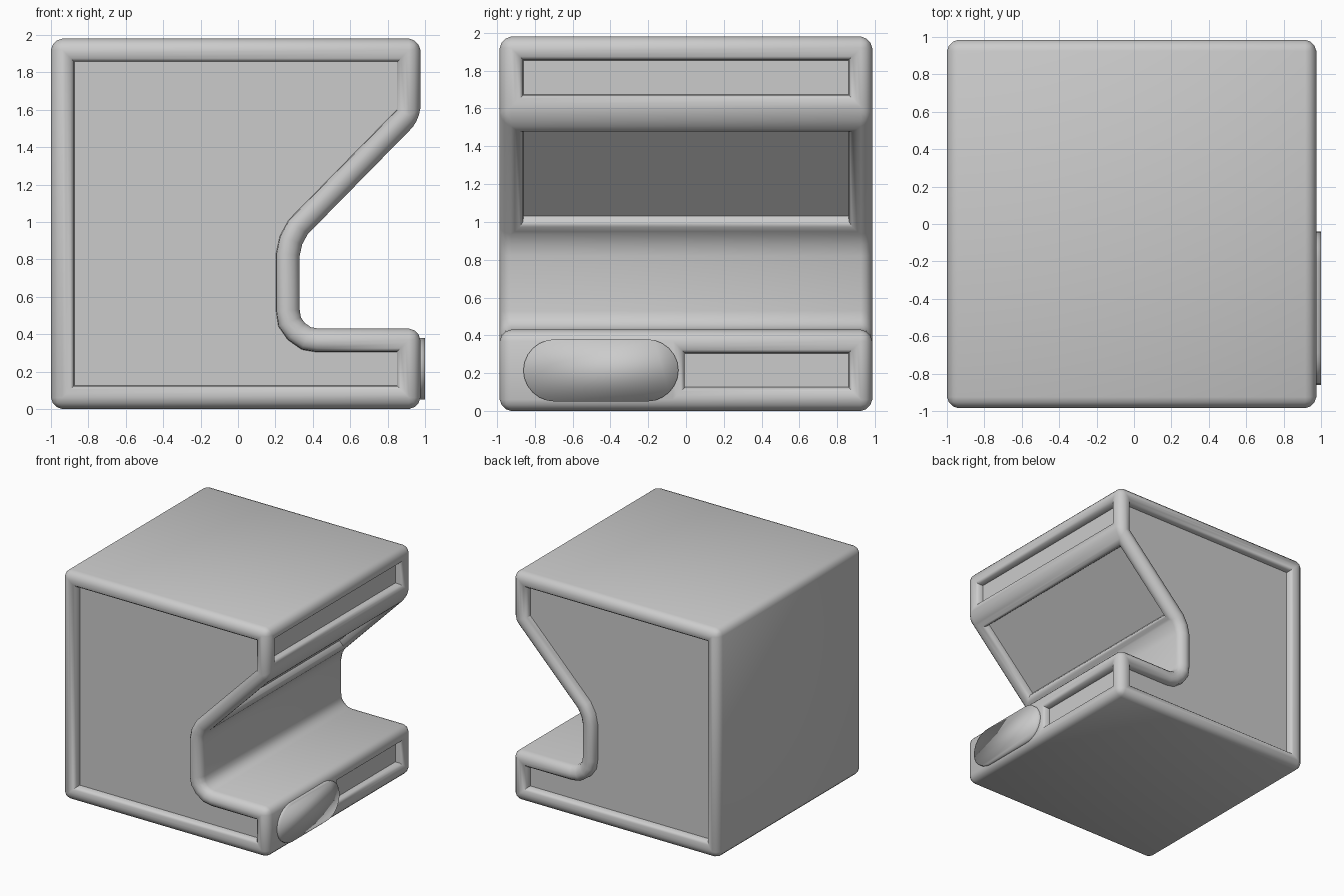
import bpy, bmesh, math
from mathutils import Vector

if "Cube" in bpy.data.objects:
    bpy.data.objects.remove(bpy.data.objects["Cube"])

HALF = 0.985   # half width along y


def finish(bm, name, angle=35):
    bmesh.ops.recalc_face_normals(bm, faces=bm.faces)
    me = bpy.data.meshes.new(name)
    bm.to_mesh(me)
    bm.free()
    ob = bpy.data.objects.new(name, me)
    bpy.context.collection.objects.link(ob)
    bpy.ops.object.select_all(action='DESELECT')
    ob.select_set(True)
    bpy.context.view_layer.objects.active = ob
    bpy.ops.object.shade_smooth_by_angle(angle=math.radians(angle))
    return ob


def prism(points, direction):
    bm = bmesh.new()
    face = bm.faces.new([bm.verts.new(p) for p in points])
    ext = bmesh.ops.extrude_face_region(bm, geom=[face])
    moved = [v for v in ext["geom"] if isinstance(v, bmesh.types.BMVert)]
    bmesh.ops.translate(bm, verts=moved, vec=direction)
    bmesh.ops.recalc_face_normals(bm, faces=bm.faces)
    return bm


# Cabinet body: side profile with a notch on the right, extruded across
profile = [(-1, 0), (0.975, 0), (0.975, 0.43),
           (0.43, 0.43), (0.39, 0.437), (0.357, 0.46), (0.336, 0.49), (0.33, 0.53),
           (0.33, 0.82), (0.343, 0.88), (0.373, 0.935),
           (0.975, 1.548), (0.975, 1.98), (-1, 1.98)]
bm = prism([(x, -HALF, z) for x, z in profile], (0, 2 * HALF, 0))

# Rounded outer edges: the side outlines and the sharp long corners
edges = []
for e in bm.edges:
    on_side = abs(e.verts[0].co.y - e.verts[1].co.y) < 1e-4
    if on_side or e.calc_face_angle() > math.radians(35):
        edges.append(e)
bmesh.ops.bevel(bm, geom=edges, offset=0.06, segments=3, profile=0.45,
                affect='EDGES', clamp_overlap=True)
bm.normal_update()

# Split the lower fascia so that only its rear half gets a panel
low = [f for f in bm.faces if f.normal.x > 0.99 and f.calc_area() > 0.1
       and f.calc_center_median().x > 0.9 and f.calc_center_median().z < 0.5]
bmesh.ops.bisect_plane(bm, geom=low + list(low[0].edges) + list(low[0].verts),
                       plane_co=(0, -0.07, 0), plane_no=(0, 1, 0))
bm.normal_update()


# Recessed panels: both sides, two fascias and the slanted face
def is_panel(f):
    n, c = f.normal, f.calc_center_bounds()
    if f.calc_area() < 0.1:
        return False
    fascia = n.x > 0.99 and c.x > 0.9 and (c.z > 1 or c.y > 0)
    slant = n.dot(Vector((1, 0, -1)).normalized()) > 0.98
    return abs(n.y) > 0.99 or fascia or slant


panels = [f for f in bm.faces if is_panel(f)]
for thickness, depth in ((0.02, 0), (0.025, -0.008), (0.018, -0.022), (0.003, -0.04)):
    bmesh.ops.inset_individual(bm, faces=panels, thickness=thickness, depth=depth,
                               use_even_offset=True)
finish(bm, "cabinet_body", 40)

# Oval plate on the front half of the lower fascia
outline = []
for cy, start in ((-0.21, -90), (-0.69, 90)):
    for i in range(13):
        a = math.radians(start + 15 * i)
        outline.append((0.94, cy + 0.17 * math.cos(a), 0.215 + 0.165 * math.sin(a)))
finish(prism(outline, (0.06, 0, 0)), "oval_plate", 180)
